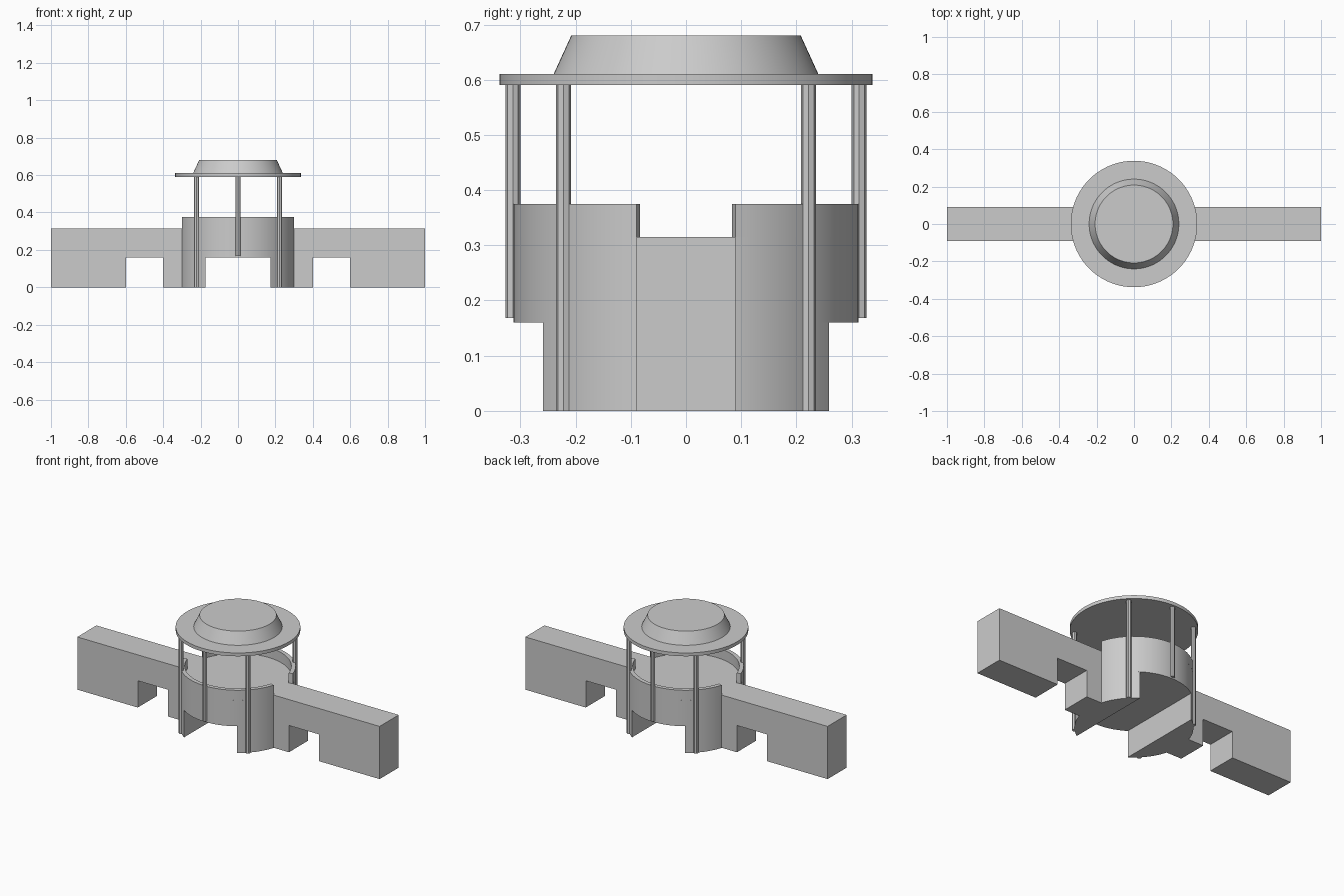
import bpy, bmesh, math
from mathutils import Vector

if "Cube" in bpy.data.objects:
    bpy.data.objects.remove(bpy.data.objects["Cube"], do_unlink=True)

grey = bpy.data.materials.new("plain grey")
grey.use_nodes = True
grey.diffuse_color = (0.6, 0.6, 0.6, 1)
grey.node_tree.nodes["Principled BSDF"].inputs["Base Color"].default_value = (0.6, 0.6, 0.6, 1)

R = 0.313          # drum radius
HALF_WALL = 0.09   # half thickness of the wing walls
HALF_ARCH = 0.175  # half width of the passage
ARCH_TOP = 0.16
DECK = 0.315
PARAPET_TOP = 0.375


def finish(name, bm):
    bmesh.ops.recalc_face_normals(bm, faces=bm.faces)
    mesh = bpy.data.meshes.new(name)
    bm.to_mesh(mesh)
    bm.free()
    mesh.materials.append(grey)
    obj = bpy.data.objects.new(name, mesh)
    bpy.context.collection.objects.link(obj)
    bpy.ops.object.select_all(action="DESELECT")
    obj.select_set(True)
    bpy.context.view_layer.objects.active = obj
    bpy.ops.object.shade_smooth_by_angle(angle=math.radians(30))
    return obj


def prism(name, points, offset):
    """Extrude a flat outline along an offset."""
    bm = bmesh.new()
    face = bm.faces.new([bm.verts.new(p) for p in points])
    extruded = bmesh.ops.extrude_face_region(bm, geom=[face], use_keep_orig=True)
    moved = [g for g in extruded["geom"] if isinstance(g, bmesh.types.BMVert)]
    bmesh.ops.translate(bm, verts=moved, vec=Vector(offset))
    return finish(name, bm)


def arc(radius, start, end, z, steps):
    angles = [start + (end - start) * i / steps for i in range(steps + 1)]
    return [(radius * math.cos(a), radius * math.sin(a), z) for a in angles]


def cone(name, r1, r2, z0, z1, x=0, y=0, segments=72):
    bm = bmesh.new()
    bmesh.ops.create_cone(bm, cap_ends=True, segments=segments,
                          radius1=r1, radius2=r2, depth=z1 - z0)
    bmesh.ops.translate(bm, verts=bm.verts, vec=(x, y, (z0 + z1) / 2))
    return finish(name, bm)


# Central drum floor
cone("drum", R, R, ARCH_TOP, DECK)

# Drum legs either side of the passage, and wing walls with an opening
leg_angle = math.acos(HALF_ARCH / R)
wing = [(0.298, 0), (0.4, 0), (0.4, ARCH_TOP), (0.6, ARCH_TOP),
        (0.6, 0), (1, 0), (1, DECK), (0.298, DECK)]
for side, s in (("left", 1), ("right", -1)):
    segment = arc(R, -leg_angle, leg_angle, 0, 24)
    prism(side + "_drum_leg", [(s * x, y, z) for x, y, z in segment], (0, 0, ARCH_TOP))
    prism(side + "_wing_wall", [(s * x, -HALF_WALL, z) for x, z in wing],
          (0, 2 * HALF_WALL, 0))

# Parapets, left open where the wing walls join
gap = math.asin(HALF_WALL / R)
for name, turn in (("back_parapet", 0), ("front_parapet", math.pi)):
    outer = arc(R, turn + gap, turn + math.pi - gap, DECK, 32)
    inner = arc(R - 0.024, turn + math.pi - gap, turn + gap, DECK, 32)
    prism(name, outer + inner, (0, 0, PARAPET_TOP - DECK))

# Six slim posts carrying the roof
for i, degrees in enumerate((45, 90, 135, 225, 270, 315)):
    a = math.radians(degrees)
    base = 0.168 if degrees in (90, 270) else 0
    cone("post_%d" % (i + 1), 0.0136, 0.0136, base, 0.59,
         0.314 * math.cos(a), 0.314 * math.sin(a), 8)

# Roof disc and raised cap
cone("roof_disc", 0.338, 0.338, 0.59, 0.61)
cone("roof_cap", 0.24, 0.208, 0.61, 0.68)
